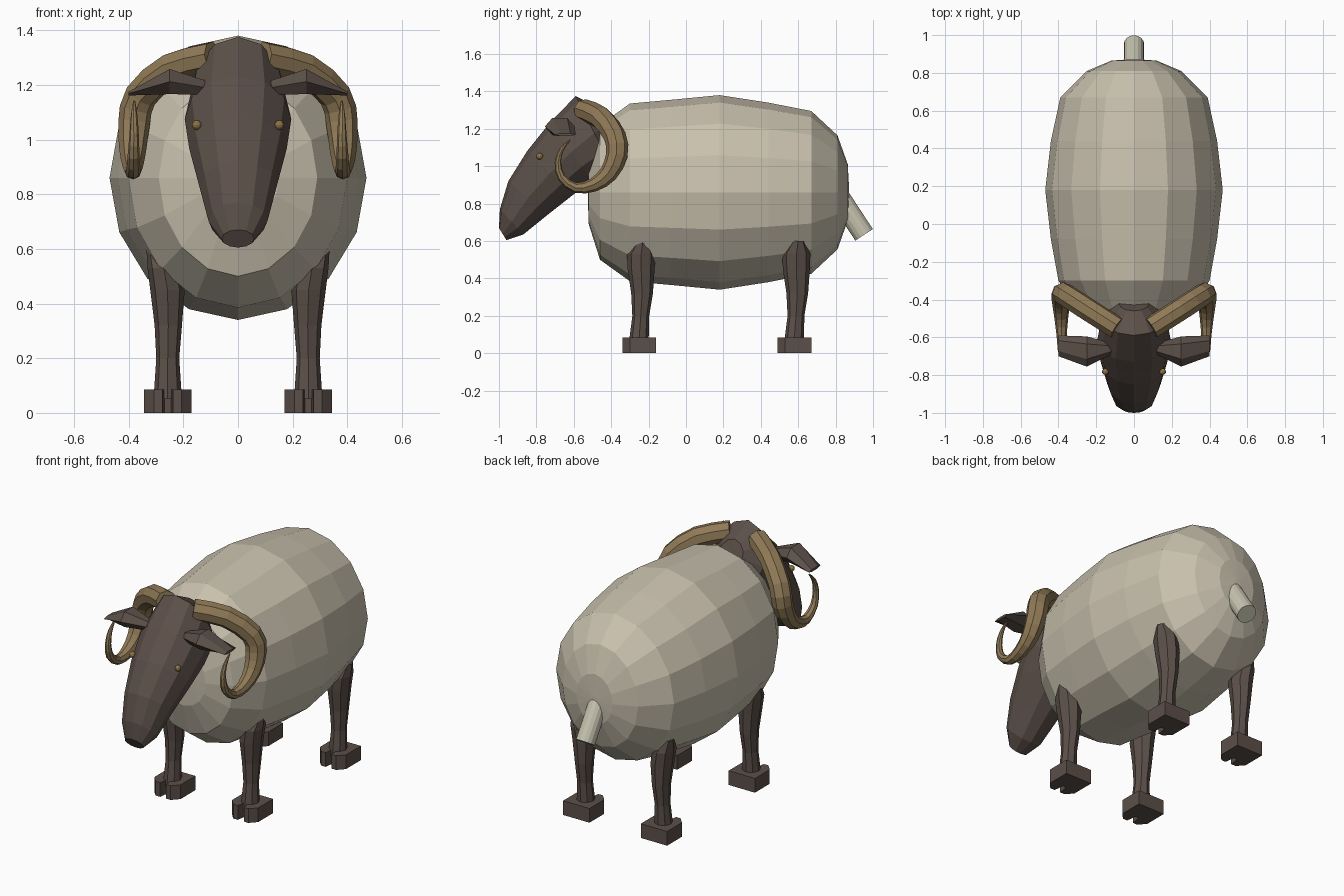
import bpy
import bmesh
from math import sin, cos, pi
from mathutils import Vector

default_cube = bpy.data.objects.get("Cube")
if default_cube:
    bpy.data.objects.remove(default_cube, do_unlink=True)


def material(name, color):
    mat = bpy.data.materials.new(name)
    mat.use_nodes = True
    mat.diffuse_color = (*color, 1)
    mat.node_tree.nodes["Principled BSDF"].inputs["Base Color"].default_value = (*color, 1)
    return mat


WOOL = material("cream wool", (0.58, 0.53, 0.42))
TAIL = material("pale tail", (0.57, 0.55, 0.43))
HIDE = material("dark brown hide", (0.107, 0.08, 0.067))
HORN = material("tan horn", (0.28, 0.195, 0.095))
EYE = material("gold eye", (0.27, 0.17, 0.06))


def finish(name, bm, mat):
    bmesh.ops.recalc_face_normals(bm, faces=bm.faces)
    mesh = bpy.data.meshes.new(name)
    bm.to_mesh(mesh)
    bm.free()
    mesh.materials.append(mat)
    obj = bpy.data.objects.new(name, mesh)
    bpy.context.collection.objects.link(obj)
    return obj


def loft(name, sections, sides, mat):
    """Skin ellipses given as (centre, first half axis, second half axis)."""
    bm = bmesh.new()
    rings = []
    for centre, a, b in sections:
        angles = [2 * pi * i / sides for i in range(sides)]
        rings.append([bm.verts.new(Vector(centre) + Vector(a) * cos(t) + Vector(b) * sin(t))
                      for t in angles])
    for low, high in zip(rings, rings[1:]):
        for i in range(sides):
            j = (i + 1) % sides
            bm.faces.new((low[i], low[j], high[j], high[i]))
    bm.faces.new(rings[0])
    bm.faces.new(rings[-1])
    return finish(name, bm, mat)


def smooth_path(points, steps):
    """Catmull-Rom samples through points of any dimension."""
    pts = [Vector(p) for p in points]
    pts = [2 * pts[0] - pts[1]] + pts + [2 * pts[-1] - pts[-2]]
    out = []
    for p, q, r, s in zip(pts, pts[1:], pts[2:], pts[3:]):
        for k in range(steps):
            t = k / steps
            out.append(0.5 * (2 * q + (r - p) * t + (2 * p - 5 * q + 4 * r - s) * t ** 2
                              + (3 * q - p - 3 * r + s) * t ** 3))
    return out + [pts[-2]]


# Woolly body: y, half width, half height
body_rings = [(-0.525, 0.03, 0.03), (-0.52, 0.15, 0.17), (-0.46, 0.29, 0.36),
              (-0.3, 0.40, 0.475), (-0.08, 0.44, 0.495), (0.18, 0.47, 0.52),
              (0.44, 0.44, 0.48), (0.67, 0.39, 0.435), (0.81, 0.25, 0.305),
              (0.865, 0.12, 0.15), (0.872, 0.02, 0.02)]
loft("woolly_body", [((0, y, 0.86), (w, 0, 0), (0, 0, h)) for y, w, h in body_rings], 16, WOOL)

# Head: top edge (y, z), bottom edge (y, z), half width
head_rings = [(-0.46, 1.31, -0.38, 1.14, 0.08), (-0.59, 1.375, -0.39, 0.98, 0.17),
              (-0.73, 1.23, -0.50, 0.92, 0.195), (-0.85, 1.08, -0.60, 0.85, 0.178),
              (-0.95, 0.92, -0.74, 0.74, 0.142), (-0.995, 0.77, -0.87, 0.635, 0.108),
              (-1.0, 0.67, -0.96, 0.605, 0.06)]
head_sections = []
for ty, tz, by, bz, w in head_rings:
    head_sections.append(((0, (ty + by) / 2, (tz + bz) / 2), (w, 0, 0),
                          (0, (ty - by) / 2, (tz - bz) / 2)))
loft("head", head_sections, 12, HIDE)

# Curled horn: centre line and radius
horn_path = [(0.09, -0.55, 1.30), (0.24, -0.455, 1.26), (0.355, -0.38, 1.16),
             (0.38, -0.37, 1.06), (0.385, -0.415, 0.96), (0.385, -0.495, 0.90),
             (0.383, -0.59, 0.885), (0.382, -0.665, 0.94), (0.38, -0.685, 1.02),
             (0.38, -0.665, 1.09), (0.38, -0.62, 1.14)]
horn_radii = [0.06, 0.061, 0.06, 0.058, 0.049, 0.037, 0.027, 0.022, 0.017, 0.012, 0.004]
horn_samples = smooth_path([(*p, r) for p, r in zip(horn_path, horn_radii)], 2)
horn_points = [Vector(s[:3]) for s in horn_samples]
horn_center = Vector((0.2, -0.53, 1.08))

# Ear: x, y, z, half depth, half thickness
ear_rings = [(0.12, -0.66, 1.19, 0.03, 0.03), (0.25, -0.675, 1.212, 0.08, 0.053),
             (0.40, -0.645, 1.168, 0.055, 0.008)]

# Leg: height, x, y offset, half width, half depth
leg_rings = [(0.05, 0.257, -0.003, 0.052, 0.053), (0.2, 0.257, 0.008, 0.042, 0.045),
             (0.32, 0.255, 0.015, 0.05, 0.058), (0.45, 0.258, 0.01, 0.063, 0.072),
             (0.53, 0.271, 0.01, 0.06, 0.075), (0.6, 0.295, 0.02, 0.04, 0.035)]

# Cloven hoof outline, front notch at the middle
hoof_half = [(0.012, -0.03), (0.02, -0.09), (0.05, -0.09), (0.087, -0.05), (0.087, 0.09)]
hoof_outline = hoof_half + [(-x, y) for x, y in reversed(hoof_half)]


def hoof(name, x, y):
    bm = bmesh.new()
    face = bm.faces.new([bm.verts.new((x + u, y + v, 0)) for u, v in hoof_outline])
    top = bmesh.ops.extrude_face_region(bm, geom=[face])["geom"]
    bmesh.ops.translate(bm, vec=(0, 0, 0.085),
                        verts=[g for g in top if isinstance(g, bmesh.types.BMVert)])
    finish(name, bm, HIDE)


for side, s in (("left", 1), ("right", -1)):
    # Horns
    sections = []
    last = len(horn_points) - 1
    for i, p in enumerate(horn_points):
        tangent = (horn_points[min(i + 1, last)] - horn_points[max(i - 1, 0)]).normalized()
        outward = p - horn_center
        outward = (outward - tangent * outward.dot(tangent)).normalized()
        r = horn_samples[i][3]
        flip = Vector((s, 1, 1))
        sections.append((p * flip, outward * r * flip, tangent.cross(outward) * r * flip))
    loft(side + "_horn", sections, 8, HORN)

    # Ears
    loft(side + "_ear", [((s * x, y, z), (0, d, 0), (0, 0, h)) for x, y, z, d, h in ear_rings],
         6, HIDE)

    # Eyes
    bm = bmesh.new()
    bmesh.ops.create_uvsphere(bm, u_segments=10, v_segments=6, radius=0.018)
    bmesh.ops.translate(bm, vec=(s * 0.151, -0.782, 1.053), verts=bm.verts)
    finish(side + "_eye", bm, EYE)

    # Legs and hooves
    for end, y in (("front", -0.25), ("back", 0.58)):
        loft(f"{end}_{side}_leg", [((s * x, y + dy, z), (w, 0, 0), (0, d, 0))
                                   for z, x, dy, w, d in leg_rings], 8, HIDE)
        hoof(f"{end}_{side}_hoof", s * 0.257, y)

# Tail
tail_start, tail_end = Vector((0, 0.81, 0.85)), Vector((0, 0.952, 0.633))
tail_up = (tail_end - tail_start).normalized().cross(Vector((1, 0, 0)))
loft("tail", [(p, (0.054, 0, 0), tail_up * 0.056) for p in (tail_start, tail_end)], 16, TAIL)
